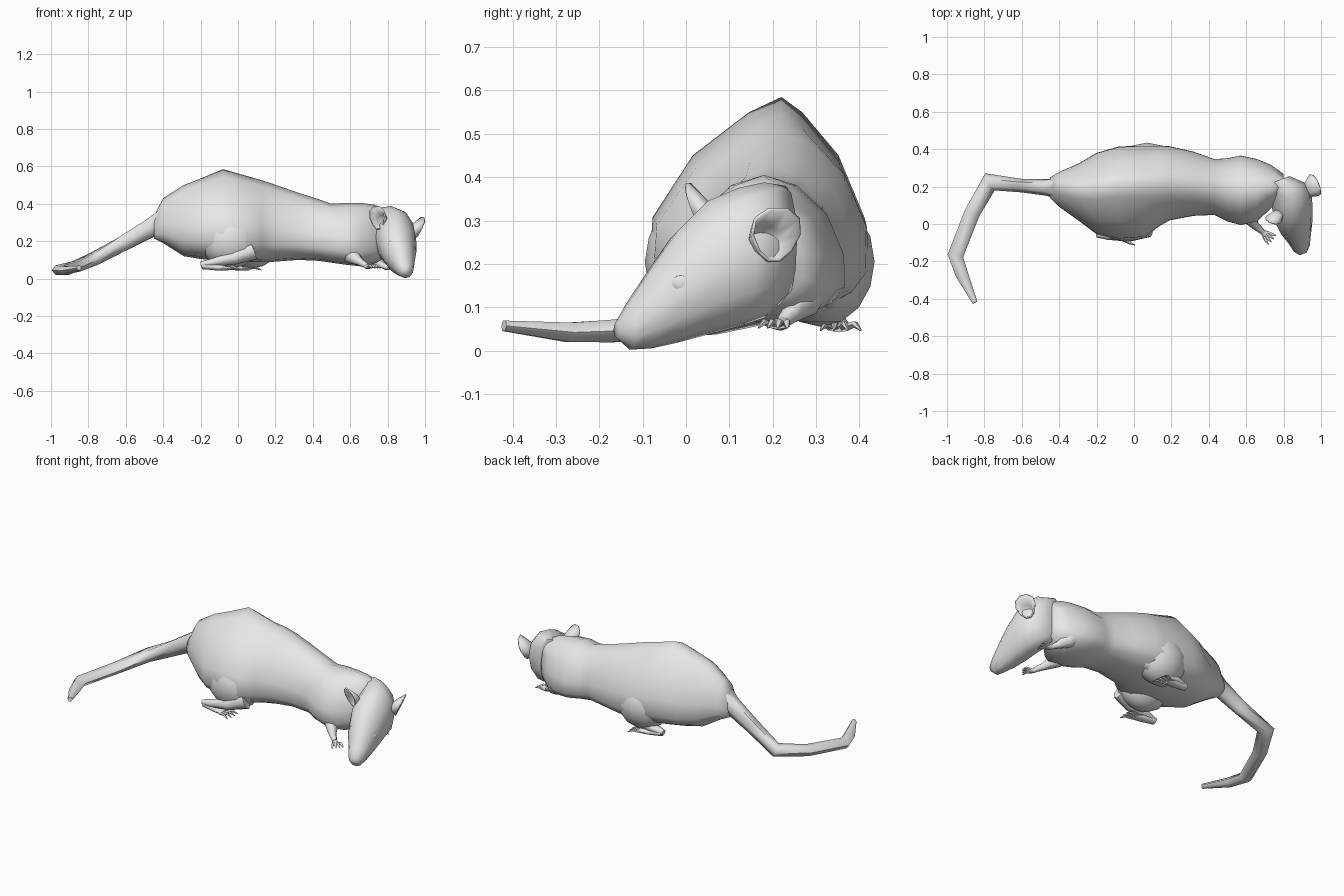
import bpy, bmesh, math
from mathutils import Vector

grey = bpy.data.materials.new("grey fur")
grey.diffuse_color = (0.8, 0.8, 0.8, 1)


def finish(name, bm, angle=65):
    bmesh.ops.recalc_face_normals(bm, faces=bm.faces)
    me = bpy.data.meshes.new(name)
    bm.to_mesh(me)
    bm.free()
    me.materials.append(grey)
    ob = bpy.data.objects.new(name, me)
    bpy.context.collection.objects.link(ob)
    bpy.ops.object.select_all(action='DESELECT')
    ob.select_set(True)
    bpy.context.view_layer.objects.active = ob
    bpy.ops.object.shade_smooth_by_angle(angle=math.radians(angle))
    return ob


def loft(name, rings):
    """Skin a row of equal-length point rings and cap the ends."""
    bm = bmesh.new()
    rows = [[bm.verts.new(p) for p in r] for r in rings]
    n = len(rows[0])
    for a, b in zip(rows, rows[1:]):
        for i in range(n):
            j = (i + 1) % n
            bm.faces.new((a[i], a[j], b[j], b[i]))
    bm.faces.new(rows[0])
    bm.faces.new(rows[-1])
    return finish(name, bm)


def tube(name, pts, n=8):
    """Loft along (x, y, z, half width, half height) stations."""
    rings = []
    for i, p in enumerate(pts):
        a, b = pts[max(i - 1, 0)], pts[min(i + 1, len(pts) - 1)]
        t = (Vector(b[:3]) - Vector(a[:3])).normalized()
        side = t.cross(Vector((0, 0, 1))).normalized()
        up = side.cross(t)
        rings.append([Vector(p[:3]) + side * p[3] * math.cos(k * math.tau / n)
                      + up * p[4] * math.sin(k * math.tau / n) for k in range(n)])
    return loft(name, rings)


def ellipsoid(name, centre, radii, u=12, v=8):
    bm = bmesh.new()
    bmesh.ops.create_uvsphere(bm, u_segments=u, v_segments=v, radius=1)
    for vert in bm.verts:
        vert.co = Vector(centre) + Vector([c * r for c, r in zip(vert.co, radii)])
    return finish(name, bm)


# Body: x, near y, far y, bottom z, top z, y of the spine, taper towards the spine
N = 14
body = [(-0.45, 0.14, 0.25, 0.215, 0.335, 0.20, 1.0),
        (-0.40, 0.09, 0.28, 0.19, 0.43, 0.20, 1.2),
        (-0.29, 0.01, 0.33, 0.12, 0.50, 0.19, 1.4),
        (-0.20, -0.06, 0.385, 0.105, 0.535, 0.20, 1.6),
        (-0.08, -0.09, 0.42, 0.09, 0.585, 0.22, 1.7),
        (0.06, -0.08, 0.425, 0.09, 0.545, 0.22, 1.7),
        (0.13, -0.02, 0.425, 0.09, 0.525, 0.22, 1.4),
        (0.19, 0.015, 0.42, 0.09, 0.505, 0.22, 1.3),
        (0.32, 0.04, 0.39, 0.10, 0.46, 0.21, 1.2),
        (0.43, 0.045, 0.35, 0.095, 0.425, 0.20, 1.1),
        (0.50, 0.01, 0.355, 0.085, 0.40, 0.19, 1.1),
        (0.57, -0.01, 0.37, 0.075, 0.405, 0.18, 1.1),
        (0.66, 0.01, 0.35, 0.065, 0.405, 0.18, 1.1),
        (0.73, 0.08, 0.32, 0.08, 0.395, 0.19, 1.1),
        (0.80, 0.13, 0.27, 0.12, 0.36, 0.20, 1.0)]
rings = []
for x, y0, y1, zb, zt, yp, p in body:
    mid, half, zw = (y0 + y1) / 2, (y1 - y0) / 2, zb + 0.28 * (zt - zb)
    ring = []
    for k in range(N):
        a = k * math.tau / N + math.pi / 2
        c, s = math.cos(a), math.sin(a)
        if s > 0:
            f = math.copysign(abs(c) ** p, c)
            # blend from the widest line up to the spine
            ring.append((x, mid + half * f + (1 - abs(f)) * (yp - mid), zw + s * (zt - zw)))
        else:
            ring.append((x, mid + half * math.copysign(abs(c) ** 0.85, c), zw + s * (zw - zb)))
    rings.append(ring)
loft("body", rings)

# Head: centre x, y, bottom z, top z, half width; turned towards the front
YAW = 0.4
head = [(0.905, -0.16, 0.03, 0.065, 0.018),
        (0.897, -0.13, 0.002, 0.115, 0.043),
        (0.886, -0.08, 0.005, 0.19, 0.060),
        (0.870, -0.02, 0.018, 0.275, 0.084),
        (0.855, 0.05, 0.037, 0.345, 0.100),
        (0.845, 0.12, 0.055, 0.375, 0.105),
        (0.820, 0.18, 0.075, 0.388, 0.098),
        (0.765, 0.23, 0.120, 0.380, 0.065)]
rings = []
for cx, y, zb, zt, w in head:
    rings.append([(cx + w * math.cos(k * math.tau / 12),
                   y + YAW * w * math.cos(k * math.tau / 12),
                   (zb + zt) / 2 + (zt - zb) / 2 * math.sin(k * math.tau / 12))
                  for k in range(12)])
loft("head", rings)


# Ears: cupped discs with a little thickness
def ear(name, centre, a, b, inward):
    bm = bmesh.new()
    c, a, b, inward = map(Vector, (centre, a, b, inward))
    rows = []
    for scale, depth in ((1, 0), (0.6, 0.65)):
        rows.append([bm.verts.new(c + inward * depth + scale * (
            a * math.cos(k * math.tau / 10) * (1 + 0.25 * math.sin(k * math.tau / 10))
            + b * math.sin(k * math.tau / 10))
            - b * (1 - scale) * 0.5) for k in range(10)])
    root = bm.verts.new(c + inward - b * 0.4)
    for k in range(10):
        j = (k + 1) % 10
        bm.faces.new((rows[0][k], rows[0][j], rows[1][j], rows[1][k]))
        bm.faces.new((rows[1][k], rows[1][j], root))
    ob = finish(name, bm)
    mod = ob.modifiers.new("thickness", 'SOLIDIFY')
    mod.thickness = 0.008
    mod.offset = 0


ear("far_ear", (0.963, 0.208, 0.267), (0.022, -0.055, 0), (0.026, 0.005, 0.062), (-0.05, -0.04, 0.0))
ear("near_ear", (0.745, 0.025, 0.325), (0.04, -0.012, 0), (-0.005, -0.022, 0.062), (0.04, 0.045, -0.01))

# Eyes, nearly flush with the head
ellipsoid("far_eye", (0.943, -0.01, 0.155), (0.007, 0.023, 0.019), 8, 6)
ellipsoid("near_eye", (0.822, -0.062, 0.182), (0.02, 0.010, 0.02), 8, 6)

# Tail, curling forwards on the ground
tube("tail", [(-0.34, 0.19, 0.33, 0.09, 0.09),
              (-0.46, 0.195, 0.275, 0.045, 0.058),
              (-0.60, 0.205, 0.195, 0.036, 0.048),
              (-0.77, 0.225, 0.105, 0.052, 0.038),
              (-0.865, 0.06, 0.065, 0.042, 0.032),
              (-0.955, -0.17, 0.045, 0.042, 0.030),
              (-0.92, -0.27, 0.042, 0.034, 0.026),
              (-0.85, -0.42, 0.057, 0.014, 0.014)], 6)


# Paws: a flat palm and four thin toes fanned around a heading
def paw(name, wrist, heading, palm, toe, w):
    base = Vector(wrist)
    ang = math.atan2(heading[1], heading[0])
    d = Vector((math.cos(ang), math.sin(ang), -0.12))
    end = base + d * palm
    tube(name + "_palm", [(*base, w * 0.7, w * 0.7), (*(base + d * palm * 0.6), w, w * 0.6),
                          (*end, w, w * 0.4)])
    side = Vector((-d.y, d.x, 0))
    for i in range(4):
        f = (i - 1.5) / 1.5
        s = end + side * w * 0.75 * f - d * 0.01
        e = Vector((math.cos(ang + 0.35 * f), math.sin(ang + 0.35 * f), 0))
        m, tip = s + e * toe * 0.55 + Vector((0, 0, 0.006)), s + e * toe - Vector((0, 0, 0.008))
        tube(f"{name}_toe_{i + 1}", [(*s, 0.009, 0.009), (*m, 0.008, 0.008), (*tip, 0.002, 0.002)], 5)


# Hind legs: thigh merging into the flank, folded shin and long foot
for name, x, y, out, f in (("near_hind", -0.04, 0.03, -1, -0.055), ("far_hind", 0.07, 0.31, 1, 0.345)):
    ellipsoid(name + "_thigh", (x, y, 0.205), (0.165, 0.125, 0.15))
    tube(name + "_shin", [(x + 0.12, f - out * 0.02, 0.15, 0.035, 0.05),
                          (x + 0.02, f, 0.11, 0.038, 0.035),
                          (x - 0.10, f, 0.085, 0.030, 0.022),
                          (x - 0.16, f, 0.075, 0.016, 0.016)])
    paw(name + "_foot", (x - 0.15, f, 0.07), (1, out * 0.06), 0.14, 0.075, 0.028)

# Front legs
tube("near_front_leg", [(0.56, 0.10, 0.17, 0.05, 0.06), (0.61, 0.04, 0.12, 0.04, 0.045),
                        (0.65, -0.01, 0.09, 0.022, 0.022), (0.69, -0.045, 0.068, 0.014, 0.014)])
paw("near_front_foot", (0.685, -0.04, 0.066), (0.7, -0.6), 0.035, 0.05, 0.02)
tube("far_front_leg", [(0.66, 0.29, 0.17, 0.05, 0.06), (0.71, 0.265, 0.11, 0.04, 0.045),
                       (0.75, 0.24, 0.082, 0.022, 0.022), (0.79, 0.22, 0.063, 0.014, 0.014)])
paw("far_front_foot", (0.785, 0.222, 0.063), (0.8, -0.25), 0.035, 0.05, 0.024)
